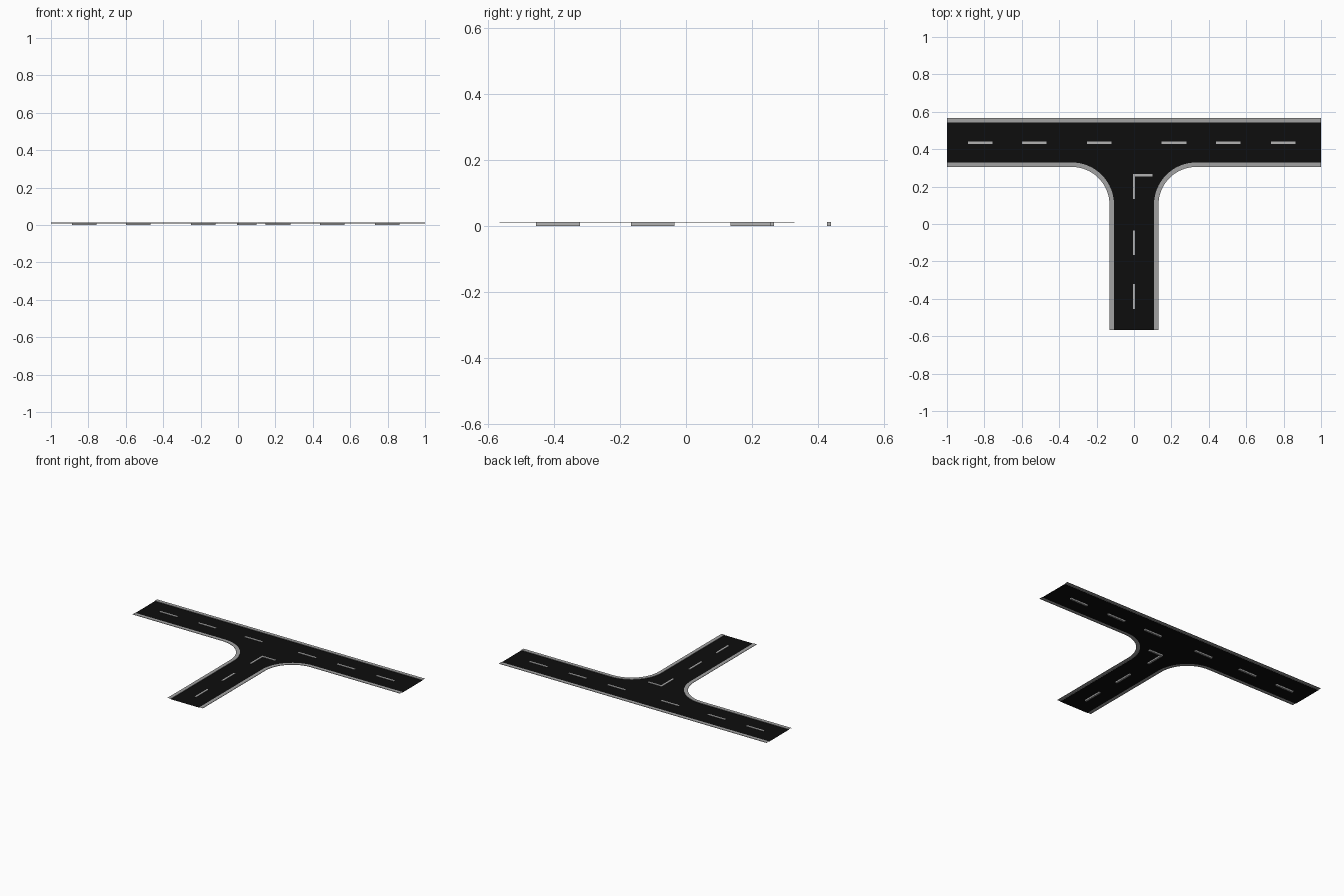
import bpy, bmesh, math

if "Cube" in bpy.data.objects:
    bpy.data.objects.remove(bpy.data.objects["Cube"])

Z_ROAD, Z_CURB = 0.0095, 0.0122   # asphalt level, curb top
END_Y, LINE_Y = -0.566, 0.434     # stem end, centre line of the cross road
LINE_W, DASH = 0.012, 0.132


def material(name, v):
    m = bpy.data.materials.new(name)
    m.diffuse_color = (v, v, v, 1)
    m.use_nodes = True
    m.node_tree.nodes["Principled BSDF"].inputs["Base Color"].default_value = m.diffuse_color
    return m


asphalt = material("asphalt", 0.004)
concrete = material("concrete", 0.36)
paint = material("paint", 0.45)


def add_mesh(name, verts, faces, mat):
    me = bpy.data.meshes.new(name)
    me.from_pydata(verts, [], faces)
    me.update()
    me.materials.append(mat)
    ob = bpy.data.objects.new(name, me)
    bpy.context.collection.objects.link(ob)
    return ob


def corner_path(radius, side):
    """Cross road edge, rounded corner, then stem edge, on one side (-1 or 1)."""
    cx, cy, n = 0.332, 0.104, 16
    pts = [(1.0, cy + radius)]
    for i in range(n + 1):
        a = math.pi / 2 + math.pi / 2 * i / n
        pts.append((cx + radius * math.cos(a), cy + radius * math.sin(a)))
    pts.append((cx - radius, END_Y))
    return [(side * x, y) for x, y in pts]


def curb(name, inner, outer):
    """Raised strip: inner step, top, outer skirt, open at the ends."""
    verts = []
    for (ix, iy), (ox, oy) in zip(inner, outer):
        verts += [(ix, iy, Z_ROAD), (ix, iy, Z_CURB), (ox, oy, Z_CURB), (ox, oy, Z_ROAD)]
    faces = [(4*i + k, 4*i + k + 1, 4*i + k + 5, 4*i + k + 4)
             for i in range(len(inner) - 1) for k in range(3)]
    ob = add_mesh(name, verts, faces, concrete)
    if ob.data.polygons[1].normal.z < 0:
        ob.data.flip_normals()


def marking(name, outline):
    """Painted line: outline (counter-clockwise) extruded from the base up."""
    n = len(outline)
    verts = [(x, y, 0) for x, y in outline] + [(x, y, 0.012) for x, y in outline]
    faces = [tuple(reversed(range(n))), tuple(range(n, 2 * n))]
    faces += [(i, (i + 1) % n, (i + 1) % n + n, i + n) for i in range(n)]
    add_mesh(name, verts, faces, paint)


def dash(name, x0, x1, y0, y1):
    marking(name, [(x0, y0), (x1, y0), (x1, y1), (x0, y1)])


# Road surface between the curbs
left, right = corner_path(0.225, -1), corner_path(0.225, 1)
outline = left + right[::-1] + [(1, 0.542), (-1, 0.542)]
road = add_mesh("road_surface", [(x, y, Z_ROAD) for x, y in outline],
                [tuple(range(len(outline)))], asphalt)
bm = bmesh.new()
bm.from_mesh(road.data)
bmesh.ops.triangulate(bm, faces=bm.faces[:])
bm.to_mesh(road.data)
bm.free()

# Curbs
curb("left_corner_curb", left, corner_path(0.201, -1))
curb("right_corner_curb", right, corner_path(0.201, 1))
curb("back_curb", [(-1, 0.542), (1, 0.542)], [(-1, 0.566), (1, 0.566)])

# Dashes along the cross road
h = LINE_W / 2
for i, x in enumerate((-0.888, -0.599, -0.252, 0.148, 0.438, 0.732)):
    dash(f"cross_dash_{i + 1}", x, x + DASH, LINE_Y - h, LINE_Y + h)

# Dashes along the stem
for i, y in enumerate((-0.454, -0.167)):
    dash(f"stem_dash_{i + 1}", -h, h, y, y + DASH)

# Angled stop marking at the junction
marking("stop_marking", [(-h, 0.135), (h, 0.135), (h, 0.255), (0.098, 0.255),
                         (0.098, 0.267), (-h, 0.267)])
